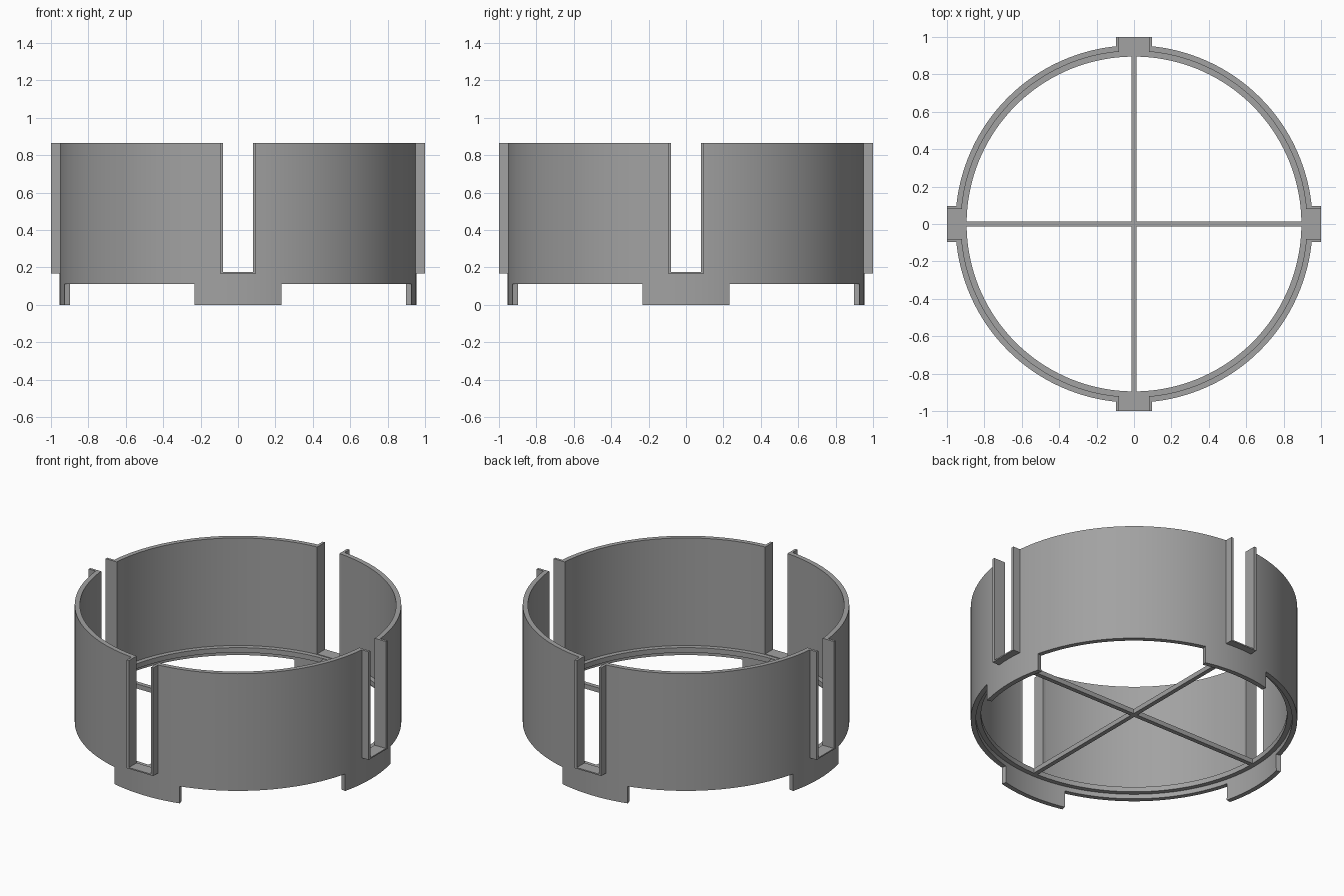
import bpy, bmesh
from math import asin, sin, cos, pi, tau
from mathutils import Matrix

if "Cube" in bpy.data.objects:
    bpy.data.objects.remove(bpy.data.objects["Cube"])

R_OUT, R_IN, R_LEDGE = 0.955, 0.925, 0.895
Z_WALL, Z_SLOT, Z_TOP = 0.11, 0.17, 0.866
SLOT = asin(0.088 / R_OUT)
TAB = asin(0.232 / R_OUT)

dark_grey = bpy.data.materials.new("dark_grey")
dark_grey.diffuse_color = (0.36, 0.36, 0.36, 1)
dark_grey.use_nodes = True
dark_grey.node_tree.nodes["Principled BSDF"].inputs["Base Color"].default_value = dark_grey.diffuse_color


def finish(name, bm, thickness=0):
    bmesh.ops.recalc_face_normals(bm, faces=bm.faces)
    mesh = bpy.data.meshes.new(name)
    bm.to_mesh(mesh)
    bm.free()
    mesh.materials.append(dark_grey)
    ob = bpy.data.objects.new(name, mesh)
    bpy.context.collection.objects.link(ob)
    bpy.ops.object.select_all(action='DESELECT')
    ob.select_set(True)
    bpy.context.view_layer.objects.active = ob
    if thickness:
        mod = ob.modifiers.new("thickness", 'SOLIDIFY')
        mod.thickness = thickness
        mod.offset = -1
        bpy.ops.object.modifier_apply(modifier=mod.name)
    bpy.ops.object.shade_smooth_by_angle(angle=0.5)
    return ob


def prism(bm, points, direction):
    """Extrude a closed outline of 3D points along a direction."""
    face = bm.faces.new([bm.verts.new(p) for p in points])
    ext = bmesh.ops.extrude_face_region(bm, geom=[face])
    verts = [g for g in ext["geom"] if isinstance(g, bmesh.types.BMVert)]
    bmesh.ops.translate(bm, verts=verts, vec=direction)


# Angular columns, aligned with the slot and tab edges
angles = []
for q in range(4):
    for a, b, n in ((-TAB, -SLOT, 4), (-SLOT, SLOT, 4), (SLOT, TAB, 4), (TAB, pi / 2 - TAB, 24)):
        angles += [q * pi / 2 + a + (b - a) * i / n for i in range(n)]
count = len(angles)

# Round wall with slots cut from the top and feet tabs below
bm = bmesh.new()
levels = (0, Z_WALL, Z_SLOT, Z_TOP)
grid = [[bm.verts.new((R_OUT * cos(a), R_OUT * sin(a), z)) for z in levels] for a in angles]
for i in range(count):
    j = (i + 1) % count
    mid = (angles[i] + (angles[j] - angles[i]) % tau / 2 + pi / 4) % (pi / 2) - pi / 4
    present = (abs(mid) < TAB, True, abs(mid) > SLOT)
    for k in range(3):
        if present[k]:
            bm.faces.new((grid[i][k], grid[j][k], grid[j][k + 1], grid[i][k + 1]))
bmesh.ops.delete(bm, geom=[v for v in bm.verts if not v.link_faces], context='VERTS')
finish("slotted_wall", bm, R_OUT - R_IN)

# Inner ledge ring
bm = bmesh.new()
profile = ((R_LEDGE, 0.14), (R_IN + 0.005, 0.14), (R_IN + 0.005, 0.172), (R_LEDGE, 0.172))
rings = [[bm.verts.new((r * cos(a), r * sin(a), z)) for r, z in profile] for a in angles]
for i in range(count):
    for k in range(4):
        j, m = (i + 1) % count, (k + 1) % 4
        bm.faces.new((rings[i][k], rings[j][k], rings[j][m], rings[i][m]))
finish("inner_ledge", bm)

# Crossed support bars
w, e = 0.014, 0.9
bm = bmesh.new()
plus = ((w, w), (w, e), (-w, e), (-w, w), (-e, w), (-e, -w),
        (-w, -w), (-w, -e), (w, -e), (w, -w), (e, -w), (e, w))
prism(bm, [(x, y, 0.14) for x, y in plus], (0, 0, 0.03))
finish("cross_bars", bm)

# U-shaped channel frame around each slot
a, b, z0, z1 = 0.095, 0.079, 0.168, 0.176
outline = ((-a, Z_TOP), (-a, z0), (a, z0), (a, Z_TOP), (b, Z_TOP), (b, z1), (-b, z1), (-b, Z_TOP))
for side, turn in (("front", 0), ("right", 1), ("back", 2), ("left", 3)):
    bm = bmesh.new()
    prism(bm, [(x, -1.0, z) for x, z in outline], (0, 0.08, 0))
    bmesh.ops.transform(bm, matrix=Matrix.Rotation(turn * pi / 2, 4, 'Z'), verts=bm.verts)
    finish(side + "_slot_frame", bm)
